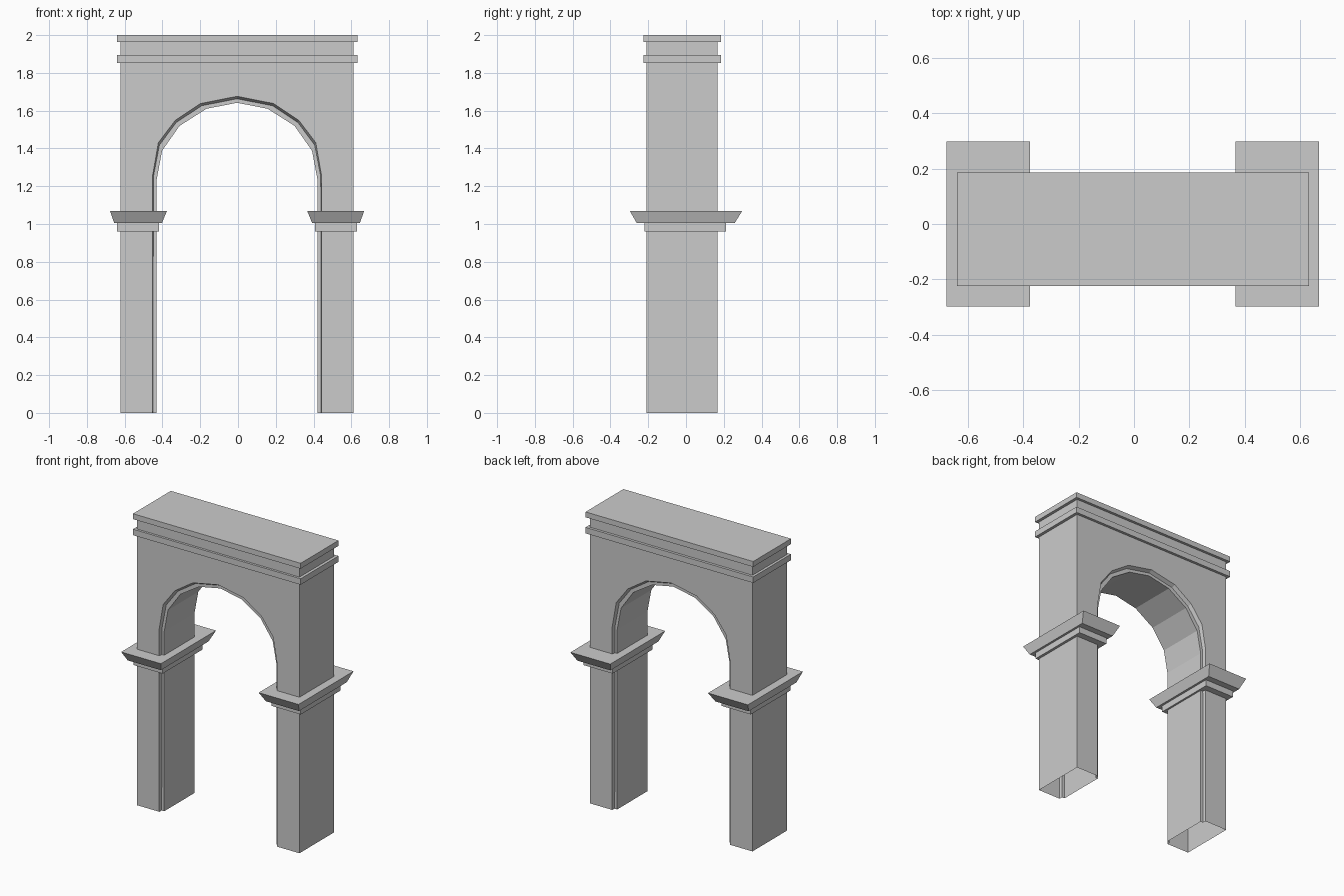
import bpy, bmesh

if "Cube" in bpy.data.objects:
    bpy.data.objects.remove(bpy.data.objects["Cube"])

CX, CY = -0.005, -0.02          # centre of the wall
HALF_X, HALF_Y = 0.617, 0.188   # half size of the wall
STEP = 0.024                    # depth of the recessed arch rim


def finish(name, bm):
    bmesh.ops.recalc_face_normals(bm, faces=bm.faces)
    me = bpy.data.meshes.new(name)
    bm.to_mesh(me)
    bm.free()
    ob = bpy.data.objects.new(name, me)
    bpy.context.collection.objects.link(ob)
    return ob


def block(name, low, high, z0, z1):
    """Box or tapered box; low and high are (x0, x1, y0, y1)."""
    bm = bmesh.new()
    rings = []
    for (x0, x1, y0, y1), z in ((low, z0), (high, z1)):
        rings.append([bm.verts.new((x, y, z)) for x, y in
                      ((x0, y0), (x1, y0), (x1, y1), (x0, y1))])
    a, b = rings
    bm.faces.new(a)
    bm.faces.new(b)
    for i in range(4):
        j = (i + 1) % 4
        bm.faces.new((a[i], a[j], b[j], b[i]))
    return finish(name, bm)


def arch_line(half):
    """Mirror a half arch (foot to crown) into a full line."""
    return [(-x, z) for x, z in half] + [(x, z) for x, z in half[-2::-1]]


outer = arch_line([(0.447, 0), (0.447, 1.257), (0.417, 1.43), (0.328, 1.548), (0.193, 1.638), (0, 1.676)])
middle = arch_line([(0.445, 0), (0.443, 1.25), (0.411, 1.418), (0.322, 1.537), (0.188, 1.626), (0, 1.663)])
inner = arch_line([(0.426, 0), (0.426, 1.234), (0.397, 1.388), (0.304, 1.52), (0.162, 1.61), (0, 1.642)])

# Wall with stepped arch opening, hollow and open under the legs
bm = bmesh.new()
front, back = CY - HALF_Y, CY + HALF_Y
layers = [(outer, front), (middle, front + STEP), (inner, front + STEP),
          (inner, back - STEP), (middle, back - STEP), (outer, back)]
rows = [[bm.verts.new((CX + x, y, z)) for x, z in line] for line, y in layers]
for a, b in zip(rows, rows[1:]):
    for i in range(len(a) - 1):
        bm.faces.new((a[i], a[i + 1], b[i + 1], b[i]))
corners = [(HALF_X, 0), (HALF_X, 1.98), (-HALF_X, 1.98), (-HALF_X, 0)]
rims = [[bm.verts.new((CX + x, y, z)) for x, z in corners] for y in (front, back)]
for row, rim in zip((rows[0], rows[-1]), rims):
    bm.faces.new(row + rim)
for i in range(3):
    bm.faces.new((rims[0][i], rims[0][i + 1], rims[1][i + 1], rims[1][i]))
finish("arch_wall", bm)

# Two flat bands at the top
band = (-0.64, 0.632, -0.224, 0.186)
block("top_band", band, band, 1.963, 2.0)
block("lower_band", band, band, 1.853, 1.894)

# Capital on each leg: flared slab over a thin collar
for side, name in ((-1, "left"), (1, "right")):
    def span(a, b, y0, y1):
        x = sorted((CX + side * a, CX + side * b))
        return (x[0], x[1], y0, y1)
    block(name + "_capital", span(0.398, 0.65, -0.26, 0.257),
          span(0.371, 0.673, -0.298, 0.298), 1.004, 1.07)
    collar = span(0.413, 0.635, -0.22, 0.213)
    block(name + "_collar", collar, collar, 0.961, 1.004)
